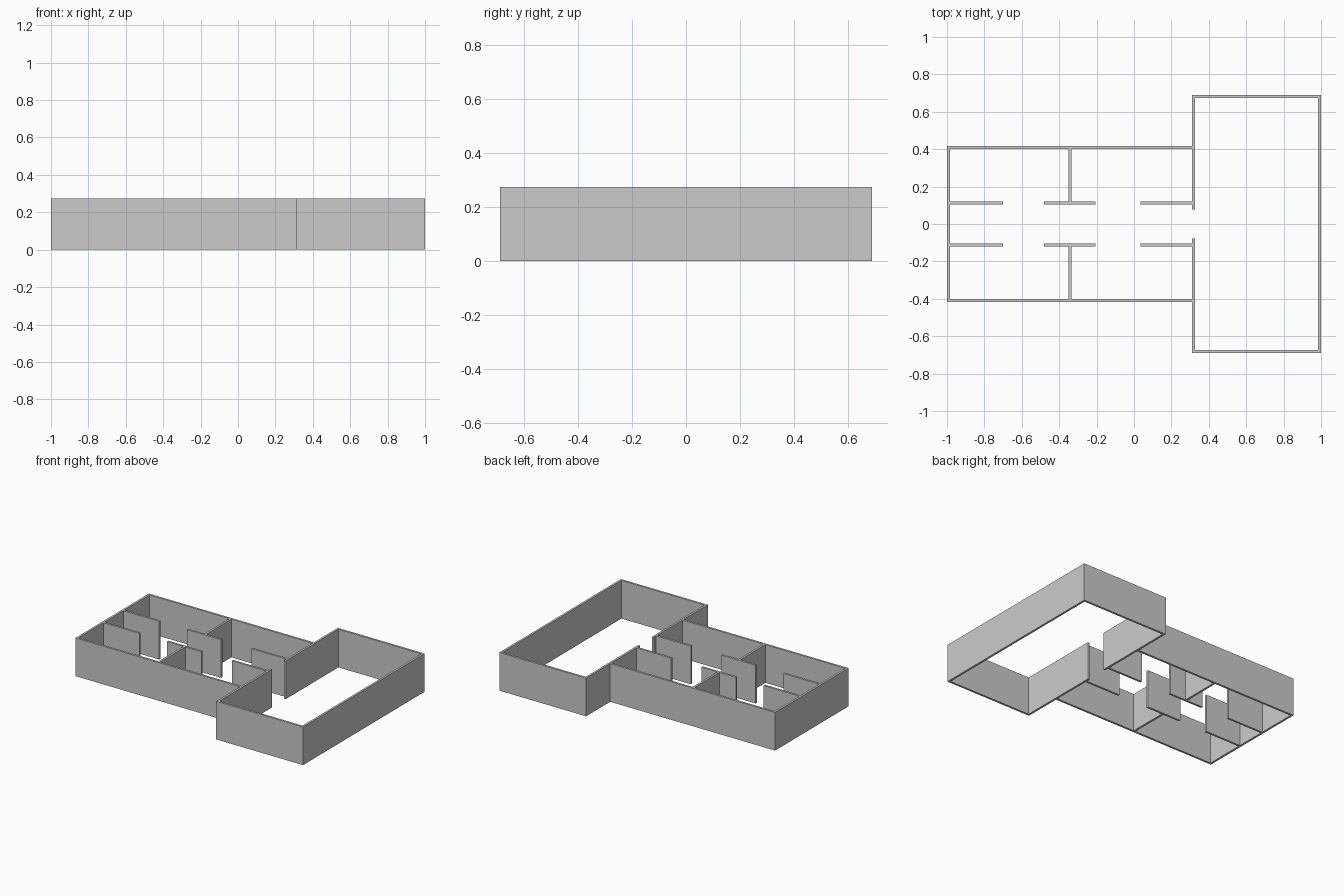
import bpy, bmesh
from mathutils import Matrix, Vector

if "Cube" in bpy.data.objects:
    bpy.data.objects.remove(bpy.data.objects["Cube"])

H = 0.274   # wall height
T = 0.015   # wall thickness


def wall(name, x0, x1, y0, y1):
    """Upright wall filling a rectangle of the floor plan."""
    bm = bmesh.new()
    bmesh.ops.create_cube(bm, size=1)
    size = Vector((x1 - x0, y1 - y0, H))
    centre = Vector(((x0 + x1) / 2, (y0 + y1) / 2, H / 2))
    bm.transform(Matrix.Translation(centre) @ Matrix.Diagonal(size).to_4x4())
    mesh = bpy.data.meshes.new(name)
    bm.to_mesh(mesh)
    bm.free()
    obj = bpy.data.objects.new(name, mesh)
    bpy.context.collection.objects.link(obj)


HALL = 0.31     # left face of the hall
HALL_Y = 0.69   # hall half depth
WING_Y = 0.417  # wing half depth
COR = 0.105     # corridor half width
DIV = -0.342    # centre of room divider
DOOR = 0.078    # half width of hall doorway

# End walls spanning the full depth
wall("wing_end_wall", -1, -1 + T, -WING_Y, WING_Y)
wall("hall_end_wall", 1 - T, 1, -HALL_Y, HALL_Y)

# Walls repeated on the front and back sides
for side, s in (("front", -1), ("back", 1)):
    def mirrored(name, x0, x1, y0, y1):
        wall(f"{side}_{name}", x0, x1, *sorted((s * y0, s * y1)))

    mirrored("hall_outer_wall", HALL, 1 - T, HALL_Y - T, HALL_Y)
    mirrored("hall_doorway_wall", HALL, HALL + T, DOOR, HALL_Y - T)
    mirrored("wing_outer_wall", -1 + T, HALL, WING_Y - T, WING_Y)
    mirrored("room_divider", DIV - T / 2, DIV + T / 2, COR + T, WING_Y - T)
    # Corridor wall pieces with door gaps between
    for part, x0, x1 in (("left", -1 + T, -0.70), ("middle", -0.48, -0.207),
                         ("right", 0.035, HALL)):
        mirrored(f"corridor_wall_{part}", x0, x1, COR, COR + T)
